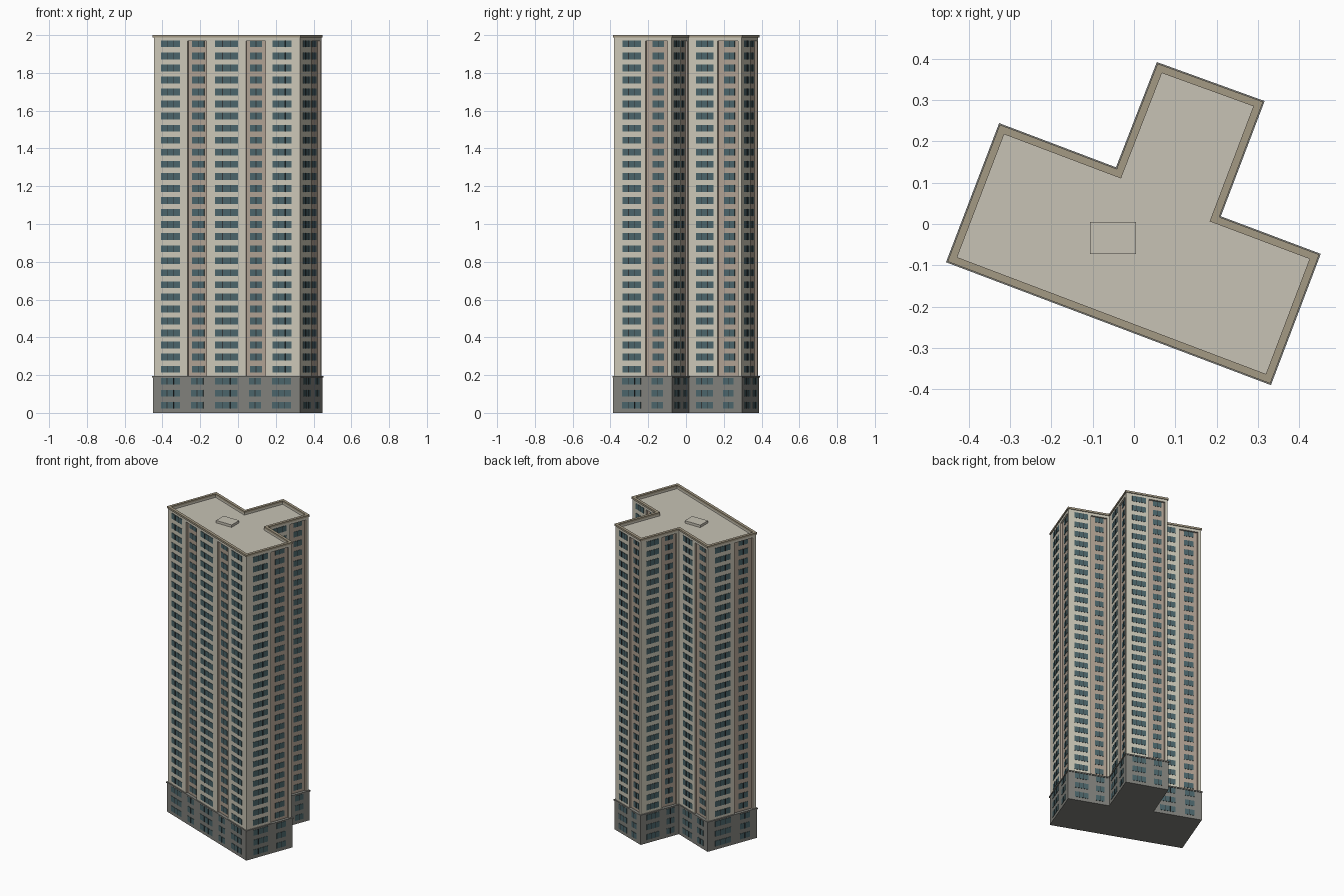
import bpy, bmesh
from mathutils import Vector

if "Cube" in bpy.data.objects:
    bpy.data.objects.remove(bpy.data.objects["Cube"])


def material(name, rgb):
    m = bpy.data.materials.new(name)
    m.diffuse_color = (*rgb, 1)
    m.use_nodes = True
    m.node_tree.nodes["Principled BSDF"].inputs["Base Color"].default_value = m.diffuse_color
    return m


CREAM = material("cream wall", (0.61, 0.58, 0.48))
BROWN = material("brown strip", (0.44, 0.36, 0.29))
GREY = material("grey podium", (0.22, 0.22, 0.20))
GLASS = material("teal glass", (0.07, 0.13, 0.145))
FRAME = material("dark frame", (0.03, 0.035, 0.037))
COPING = material("tan coping", (0.37, 0.32, 0.23))
ROOF = material("roof beige", (0.57, 0.54, 0.46))

# Counter-clockwise footprint of the tower
FOOT = [Vector(p) for p in [(-0.445, -0.088), (0.327, -0.380), (0.442, -0.077), (0.200, 0.014),
                            (0.306, 0.293), (0.060, 0.382), (-0.039, 0.127), (-0.322, 0.234)]]
N = len(FOOT)
RECESS = 0.012
PODIUM_TOP, ROOF_Z = 0.192, 1.974
FLOORS, FIRST, PITCH = 31, 0.040, 0.0638

# Window bays as (start, end) fractions along a wall, and recessed strips
LONG = dict(wide=[(0.05, 0.18), (0.42, 0.576), (0.813, 0.943)],
            narrow=[(0.258, 0.34), (0.655, 0.737)],
            strips=[(0.23, 0.36), (0.63, 0.765)])
SHORT = dict(wide=[(0.145, 0.47)], narrow=[(0.66, 0.86)], strips=[(0.55, 0.935)])


def wall(i):
    a, b = FOOT[i], FOOT[(i + 1) % N]
    u = (b - a).normalized()
    return a, b, u, Vector((u.y, -u.x)), (LONG if i == 0 else SHORT)


def offset(d):
    """Footprint moved outward by d with mitred corners."""
    out = []
    for i in range(N):
        n1, n2 = wall(i - 1 if i else N - 1)[3], wall(i)[3]
        out.append(FOOT[i] + (n1 + n2) * d / (1 + n1.dot(n2)))
    return out


def finish(name, bm, mats):
    bmesh.ops.recalc_face_normals(bm, faces=bm.faces)
    me = bpy.data.meshes.new(name)
    bm.to_mesh(me)
    bm.free()
    for m in mats:
        me.materials.append(m)
    ob = bpy.data.objects.new(name, me)
    bpy.context.collection.objects.link(ob)
    return ob


def prism(name, pts, z0, z1, mats, side_mats=None):
    bm = bmesh.new()
    lo = [bm.verts.new((*p, z0)) for p in pts]
    hi = [bm.verts.new((*p, z1)) for p in pts]
    bm.faces.new(lo[::-1])
    bm.faces.new(hi)
    for i in range(len(pts)):
        j = (i + 1) % len(pts)
        f = bm.faces.new((lo[i], lo[j], hi[j], hi[i]))
        f.material_index = side_mats[i] if side_mats else 0
    return finish(name, bm, mats)


def ring(name, outer, inner, z0, z1, mat):
    bm = bmesh.new()
    loops = [[bm.verts.new((*p, z)) for p in pts]
             for pts, z in ((outer, z0), (outer, z1), (inner, z1), (inner, z0))]
    for k in range(4):
        a, b = loops[k], loops[(k + 1) % 4]
        for i in range(N):
            j = (i + 1) % N
            bm.faces.new((a[i], a[j], b[j], b[i]))
    return finish(name, bm, [mat])


def plate(bm, a, u, n, s0, s1, z0, z1, d0, d1, mat):
    """Thin box lying on a wall, from distance s0 to s1 along it."""
    v = [bm.verts.new((*(a + u * s + n * d), z))
         for d in (d0, d1) for s, z in ((s0, z0), (s1, z0), (s1, z1), (s0, z1))]
    for q in ((4, 5, 6, 7), (0, 1, 5, 4), (1, 2, 6, 5), (2, 3, 7, 6), (3, 0, 4, 7)):
        bm.faces.new([v[k] for k in q]).material_index = mat


# Tower shaft with recessed brown strips
pts, side = [], []
for i in range(N):
    a, b, u, n, bays = wall(i)
    pts.append(a)
    side.append(0)
    for s, e in bays["strips"]:
        p, q = a.lerp(b, s), a.lerp(b, e)
        pts += [p, p - n * RECESS, q - n * RECESS, q]
        side += [1, 1, 1, 0]
prism("tower_shaft", pts, PODIUM_TOP, ROOF_Z, [CREAM, BROWN], side)

# Podium and its lip
prism("podium", offset(0.004), 0, PODIUM_TOP, [GREY])
prism("podium_lip", offset(0.008), PODIUM_TOP - 0.004, PODIUM_TOP + 0.004, [GREY])

# Roof slab, parapet, coping and hatch
prism("roof_slab", offset(0), ROOF_Z - 0.004, ROOF_Z + 0.002, [ROOF])
ring("parapet", offset(0), offset(-0.012), ROOF_Z, 1.988, CREAM)
ring("coping", offset(0.005), offset(-0.013), 1.988, 2.0, COPING)
prism("roof_hatch", [(-0.107, -0.073), (0.005, -0.073), (0.005, 0.005), (-0.107, 0.005)],
      ROOF_Z, 1.992, [ROOF])

# Windows: glass plates with dark mullions on every floor
bm = bmesh.new()
for i in range(N):
    a, b, u, n, bays = wall(i)
    length = (b - a).length
    for kind, panes in (("wide", 3), ("narrow", 2)):
        for s, e in bays[kind]:
            s0, s1 = s * length, e * length
            for f in range(FLOORS):
                z = FIRST + f * PITCH
                if z < PODIUM_TOP:
                    d = 0.004
                else:
                    d = -RECESS if kind == "narrow" else 0
                plate(bm, a, u, n, s0, s1, z - 0.018, z + 0.018, d, d + 0.002, 0)
                for k in range(1, panes):
                    c = s0 + (s1 - s0) * k / panes
                    plate(bm, a, u, n, c - 0.0018, c + 0.0018, z - 0.018, z + 0.018,
                          d + 0.002, d + 0.0035, 1)
finish("windows", bm, [GLASS, FRAME])
